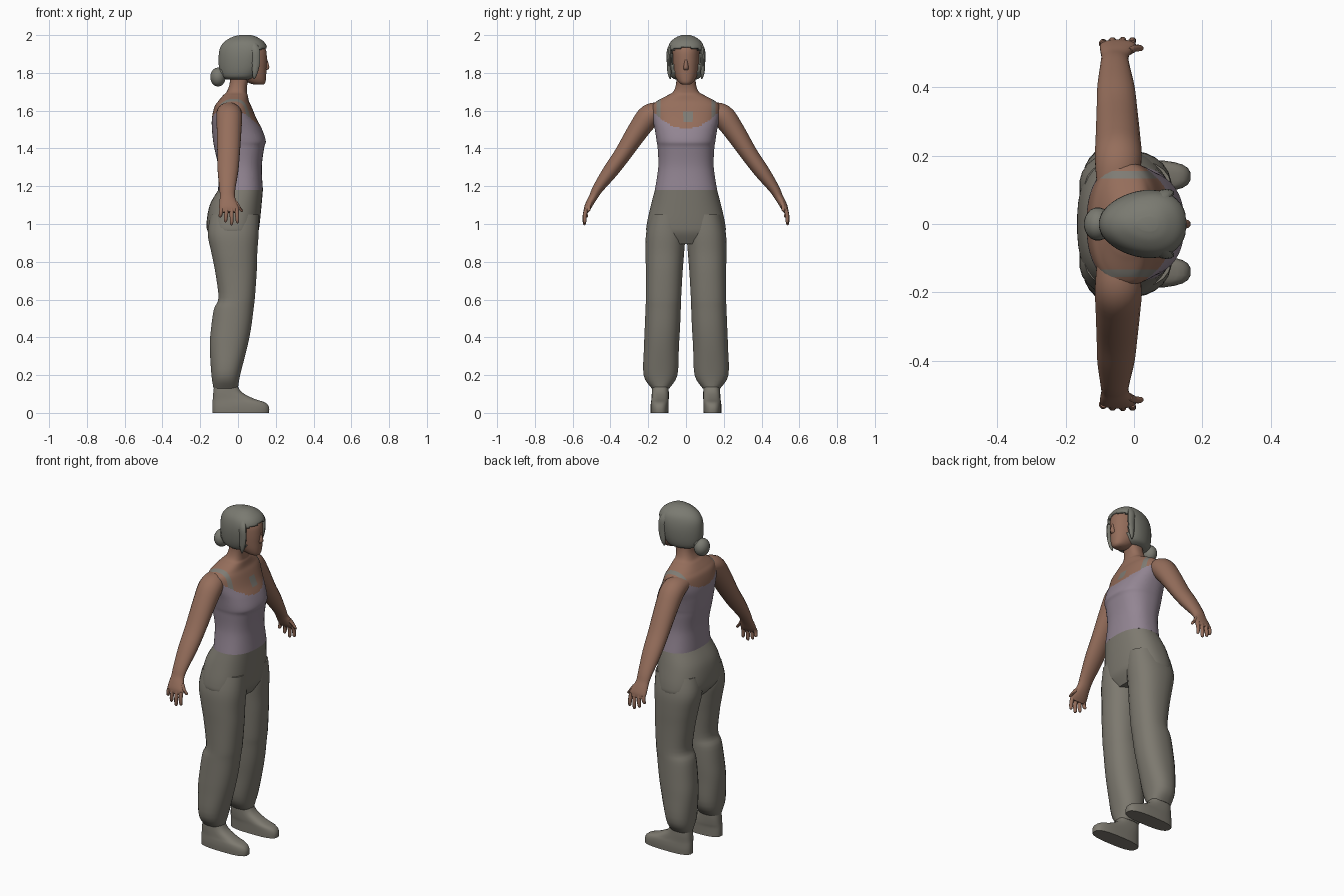
import bpy, bmesh, math
from mathutils import Vector

if "Cube" in bpy.data.objects:
    bpy.data.objects.remove(bpy.data.objects["Cube"])


def material(name, rgb):
    m = bpy.data.materials.new(name)
    m.diffuse_color = (*rgb, 1)
    m.use_nodes = True
    m.node_tree.nodes["Principled BSDF"].inputs["Base Color"].default_value = m.diffuse_color
    return m


SKIN = material("brown skin", (0.30, 0.155, 0.105))
SHIRT = material("mauve cloth", (0.29, 0.235, 0.29))
CLOTH = material("warm grey cloth", (0.205, 0.192, 0.16))
HAIR = material("grey hair", (0.195, 0.195, 0.165))
STRAP = material("grey strap", (0.21, 0.20, 0.175))


def spline(keys, n):
    """Smooth in-between values through a few key tuples."""
    out = []
    for i in range(len(keys) - 1):
        a, b = keys[max(i - 1, 0)], keys[i]
        c, d = keys[i + 1], keys[min(i + 2, len(keys) - 1)]
        for k in range(n):
            t = k / n
            out.append(tuple(
                q + 0.5 * t * (r - p + t * (2 * p - 5 * q + 4 * r - s + t * (3 * (q - r) + s - p)))
                for p, q, r, s in zip(a, b, c, d)))
    out.append(tuple(keys[-1]))
    return out


def oval(seg, n):
    for i in range(seg):
        a = 2 * math.pi * (i + 0.5) / seg
        c, s = math.cos(a), math.sin(a)
        yield (math.copysign(abs(c) ** (2 / n), c), math.copysign(abs(s) ** (2 / n), s))


def loft(name, rings, mats, rule=None, cuts=(), drop=None, angle=50):
    """Skin a list of rings; rule picks the material slot, drop removes faces."""
    bm = bmesh.new()
    vs = [[bm.verts.new(p) for p in r] for r in rings]
    n = len(rings[0])
    for a, b in zip(vs, vs[1:]):
        for i in range(n):
            j = (i + 1) % n
            bm.faces.new((a[i], a[j], b[j], b[i]))
    bm.faces.new(vs[0])
    bm.faces.new(vs[-1])
    bmesh.ops.recalc_face_normals(bm, faces=bm.faces[:])
    for y in cuts:
        bmesh.ops.bisect_plane(bm, geom=bm.verts[:] + bm.edges[:] + bm.faces[:],
                               plane_co=(0, y, 0), plane_no=(0, 1, 0))
    if drop:
        gone = [f for f in bm.faces if drop(f.calc_center_median())]
        bmesh.ops.delete(bm, geom=gone, context='FACES')
    for f in bm.faces:
        f.smooth = True
        if rule:
            f.material_index = rule(f.calc_center_median())
    me = bpy.data.meshes.new(name)
    bm.to_mesh(me)
    bm.free()
    for m in mats:
        me.materials.append(m)
    me.set_sharp_from_angle(angle=math.radians(angle))
    ob = bpy.data.objects.new(name, me)
    bpy.context.scene.collection.objects.link(ob)
    return ob


def stack(keys, sub=4, seg=24, n=2.3, taper=0.0, side=1):
    """Horizontal rings from (z, x0, x1, y0, y1) keys."""
    return [[Vector(((x0 + x1) / 2 + c * (x1 - x0) / 2,
                     side * ((y0 + y1) / 2 + s * (y1 - y0) / 2 * (1 + taper * c)), z))
             for c, s in oval(seg, n)]
            for z, x0, x1, y0, y1 in spline(keys, sub)]


def even(keys):
    return [(z, x0, x1, -h, h) for z, x0, x1, h in keys]


def limb(keys, sub=4, seg=16, side=1):
    """Rings along a path in the y-z plane from (x, y, z, rx, thickness) keys."""
    ks = spline(keys, sub)
    rings = []
    for i, (x, y, z, rx, t) in enumerate(ks):
        a, b = ks[max(i - 1, 0)], ks[min(i + 1, len(ks) - 1)]
        d = Vector((0, b[1] - a[1], b[2] - a[2])).normalized()
        rings.append([Vector((x + c * rx, side * (y - s * t * d.z), z + s * t * d.y))
                      for c, s in oval(seg, 2)])
    return rings


# Torso and neck: shirt below a scooped neckline, straps over the shoulders
def torso_rule(p):
    y = abs(p.y)
    line = 1.505 + 3 * y * y if p.x > 0 else 1.56 + 2.2 * y * y
    if p.z < line:
        return 1
    if 0.134 < y < 0.156:
        return 2
    if p.x > 0 and abs(p.y - 0.01) < 0.024 and abs(p.z - 1.57) < 0.028:
        return 2
    return 0


torso = even([(1.18, -.105, .132, .165), (1.3, -.105, .126, .147), (1.4, -.125, .138, .15),
              (1.44, -.132, .147, .156), (1.5, -.138, .128, .165), (1.56, -.138, .097, .178),
              (1.62, -.125, .072, .18), (1.65, -.105, .058, .155), (1.68, -.08, .052, .10),
              (1.70, -.06, .047, .068), (1.74, -.045, .05, .053), (1.80, -.04, .07, .05)])
loft("torso", stack(torso, 9, 64, 2.4), [SKIN, SHIRT, STRAP], torso_rule,
     (-.156, -.134, .134, .156))

# Trouser seat
seat = even([(1.18, -.105, .132, .165), (1.1, -.15, .125, .186), (1.0, -.167, .115, .208),
             (.95, -.155, .105, .205), (.895, -.11, .075, .15)])
loft("trouser_seat", stack(seat, 5, 40, 2.4), [CLOTH])

for side, word in ((1, "left"), (-1, "right")):
    # Trouser leg, gathered at the ankle
    leg = [(1.05, -.145, .11, .015, .19), (.95, -.161, .11, .003, .212),
           (.85, -.142, .103, .009, .215), (.75, -.122, .10, .017, .213),
           (.61, -.104, .09, .025, .213), (.55, -.128, .083, .027, .215),
           (.45, -.143, .07, .031, .219), (.35, -.15, .05, .037, .223),
           (.2, -.141, .012, .045, .225), (.13, -.13, 0, .088, .182)]
    loft(word + "_trouser_leg", stack(leg, 4, 24, 2.3, side=side), [CLOTH])

    # Shoe
    shoe = [(.15, -.125, -.005, .092, .178), (.11, -.131, .02, .091, .181),
            (.075, -.134, .085, .091, .183), (.055, -.136, .145, .092, .186),
            (.03, -.137, .165, .092, .188), (0, -.136, .165, .092, .187)]
    loft(word + "_shoe", stack(shoe, 3, 24, 2.8, side=side), [CLOTH])

    # Arm and palm
    arm = [(-.05, .12, 1.60, .06, .045), (-.046, .19, 1.575, .069, .062),
           (-.047, .25, 1.50, .066, .057), (-.05, .335, 1.37, .06, .046),
           (-.053, .40, 1.28, .055, .041), (-.056, .465, 1.19, .043, .029),
           (-.056, .49, 1.145, .04, .023), (-.052, .507, 1.115, .047, .021),
           (-.047, .522, 1.085, .053, .018), (-.046, .53, 1.062, .048, .011)]
    loft(word + "_arm", limb(arm, 4, 20, side), [SKIN])

    # Fingers and thumb
    digits = [(-.087, .527, 1.08, -.094, .526, 1.035), (-.06, .529, 1.08, -.066, .535, 1.01),
              (-.033, .529, 1.08, -.034, .537, .995), (-.007, .527, 1.08, -.003, .536, 1.005),
              (-.016, .505, 1.12, .019, .515, 1.065)]
    for i, (x, y, z, u, v, w) in enumerate(digits):
        keys = [(x, y, z, .012, .012), ((x + u) / 2, (y + v) / 2 + .005, (z + w) / 2, .011, .011),
                (u, v, w + .006, .009, .009), (u, v - .002, w, .003, .003)]
        loft(f"{word}_finger_{i + 1}", limb(keys, 2, 8, side), [SKIN])

    # Lock of hair beside the face
    lock = [(.08, .07, 1.955, .02, .012), (.092, .088, 1.92, .024, .013),
            (.096, .09, 1.86, .022, .012), (.09, .088, 1.80, .015, .01),
            (.085, .082, 1.768, .004, .004)]
    loft(word + "_hair_lock", limb(lock, 4, 10, side), [HAIR])

# Head
head = even([(1.738, .085, .135, .02), (1.75, .05, .145, .038), (1.78, 0, .149, .056),
             (1.82, -.04, .151, .067), (1.87, -.07, .153, .073), (1.92, -.08, .149, .072),
             (1.955, -.055, .125, .058), (1.97, -.02, .09, .03)])
loft("head", stack(head, 4, 32, 2.2), [SKIN])
nose = even([(1.875, .135, .154, .006), (1.83, .13, .167, .014), (1.815, .13, .156, .012)])
loft("nose", stack(nose, 3, 10, 2), [SKIN])

# Hair cap with an opening for the face
hair = even([(1.765, -.06, .075, .055), (1.78, -.088, .10, .078), (1.82, -.10, .125, .092),
             (1.88, -.103, .143, .098), (1.93, -.096, .155, .094), (1.965, -.072, .137, .079),
             (1.99, -.03, .10, .048), (2.0, .01, .07, .02)])
cap = loft("hair_cap", stack(hair, 5, 40, 2.1, 0.2), [HAIR],
           drop=lambda p: p.x > .1 and p.z < 1.935 - 2 * p.y ** 2)
shell = cap.modifiers.new("thickness", 'SOLIDIFY')
shell.thickness = 0.018
shell.offset = -1

# Bun and its root
for name, x, z, rx, ry, rz in (("hair_bun", -.106, 1.778, .04, .048, .05),
                               ("hair_bun_root", -.075, 1.805, .035, .04, .03)):
    ball = even([(z + rz * math.cos(math.pi * k / 12),
                  x - rx * math.sin(math.pi * k / 12) - .001,
                  x + rx * math.sin(math.pi * k / 12) + .001,
                  ry * math.sin(math.pi * k / 12) + .001) for k in range(13)])
    loft(name, stack(ball, 1, 20, 2), [HAIR])
